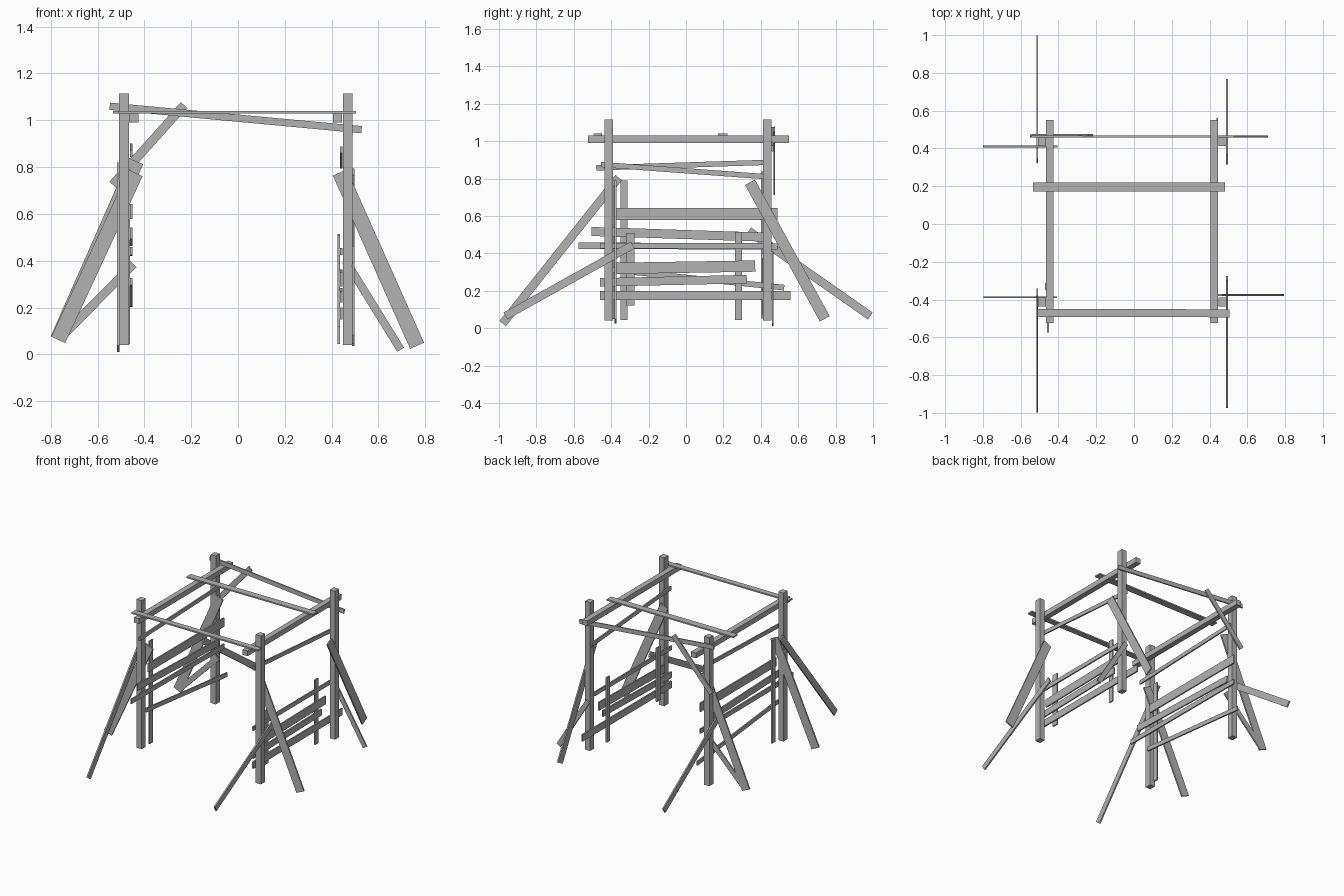
import bpy, math
from mathutils import Matrix, Vector

wood = bpy.data.materials.new("weathered grey wood")
wood.diffuse_color = (0.45, 0.45, 0.45, 1)


def beam(name, a, b, width, thick, face):
    """Box running from a to b; 'thick' is measured along the face axis."""
    a, b = Vector(a), Vector(b)
    along = (b - a).normalized()
    side = Vector(face).cross(along).normalized()
    normal = along.cross(side)
    bpy.ops.mesh.primitive_cube_add(size=1)
    ob = bpy.context.object
    ob.name = name
    size = Matrix.Diagonal(((b - a).length, width, thick, 1))
    rot = Matrix((along, side, normal)).transposed().to_4x4()
    ob.data.transform(rot @ size)
    ob.location = (a + b) / 2
    ob.data.materials.append(wood)
    return ob


X, Y, Z = (1, 0, 0), (0, 1, 0), (0, 0, 1)

# Four corner posts
for side, x in (("left", -0.487), ("right", 0.468)):
    for end, y in (("front", -0.413), ("back", 0.435)):
        beam(f"{end}_{side}_post", (x, y, 0.04), (x, y, 1.115), 0.041, 0.046, Y)

# Top rails running front to back
for side, x in (("left", -0.446), ("right", 0.425)):
    beam(f"{side}_top_rail", (x, -0.525, 1.01), (x, 0.55, 1.01), 0.04, 0.038, Z)

# Roof planks and the sloping back plank
beam("middle_roof_plank", (-0.534, 0.196, 1.035), (0.482, 0.196, 1.035), 0.05, 0.01, Z)
beam("front_roof_plank", (-0.51, -0.47, 1.035), (0.505, -0.473, 1.035), 0.042, 0.01, Z)
beam("back_plank", (-0.548, 0.463, 1.06), (0.528, 0.463, 0.96), 0.031, 0.01, Y)


# Side slats: y, z of both ends, then board width
def slats(side, x, rows):
    for i, (y0, z0, y1, z1, w) in enumerate(rows):
        beam(f"{side}_slat_{i + 1}", (x, y0, z0), (x, y1, z1), w, 0.01, X)


slats("left", -0.456, [
    (-0.48, 0.857, 0.45, 0.887, 0.028),
    (-0.375, 0.61, 0.49, 0.61, 0.063),
    (-0.505, 0.517, 0.42, 0.487, 0.048),
    (-0.575, 0.441, 0.49, 0.437, 0.034),
    (-0.40, 0.312, 0.525, 0.217, 0.03),
])
slats("right", 0.441, [
    (-0.455, 0.875, 0.455, 0.808, 0.028),
    (-0.46, 0.44, 0.42, 0.44, 0.03),
    (-0.38, 0.32, 0.37, 0.332, 0.06),
    (-0.46, 0.245, 0.325, 0.262, 0.045),
    (-0.46, 0.175, 0.56, 0.175, 0.05),
])

# Upright battens against the slats
for name, x, y, z0, z1, w in (("left_batten", -0.467, -0.332, 0.045, 0.79, 0.037),
                              ("right_front_batten", 0.431, -0.298, 0.12, 0.51, 0.045),
                              ("right_back_batten", 0.431, 0.28, 0.045, 0.515, 0.037)):
    beam(name, (x, y, z0), (x, y, z1), w, 0.01, X)

# Braces leaning sideways: y, then x, z of top and foot, board width
for name, y, x0, z0, x1, z1, w in (
        ("front_left_side_brace", -0.388, -0.437, 0.775, -0.768, 0.062, 0.065),
        ("back_left_side_brace", 0.41, -0.435, 0.825, -0.77, 0.065, 0.065),
        ("back_left_low_brace", 0.41, -0.447, 0.385, -0.755, 0.075, 0.037),
        ("back_left_high_brace", 0.472, -0.23, 1.065, -0.535, 0.725, 0.038),
        ("front_right_side_brace", -0.376, 0.435, 0.777, 0.765, 0.037, 0.065),
        ("back_right_low_brace", 0.464, 0.46, 0.40, 0.695, 0.02, 0.034)):
    beam(name, (x0, y, z0), (x1, y, z1), w, 0.01, Y)

# Braces leaning forward and back: x, then y, z of top and foot, board width
for name, x, y0, z0, y1, z1, w in (
        ("front_left_brace", -0.512, -0.36, 0.805, -0.98, 0.025, 0.045),
        ("back_left_brace", -0.512, 0.335, 0.52, 0.985, 0.065, 0.045),
        ("front_right_brace", 0.492, -0.285, 0.445, -0.965, 0.065, 0.042),
        ("back_right_brace", 0.492, 0.342, 0.78, 0.742, 0.05, 0.06)):
    beam(name, (x, y0, z0), (x, y1, z1), w, 0.01, X)
